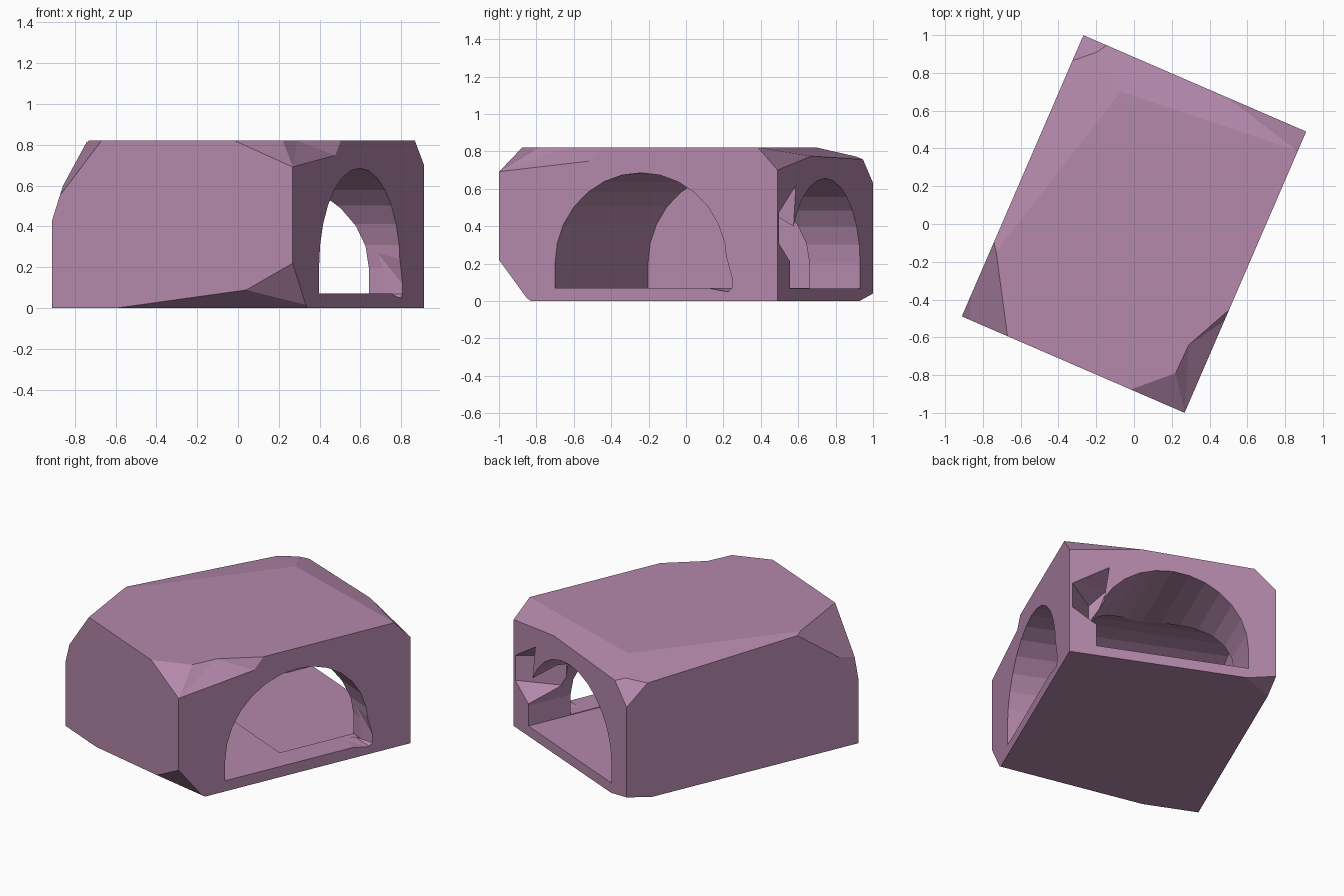
import bpy, bmesh, math
from mathutils import Matrix, Vector

if "Cube" in bpy.data.objects:
    bpy.data.objects.remove(bpy.data.objects["Cube"])

H = 0.82
A, B = 0.6425, 0.811                       # half sizes along the block's own axes
ROT = Matrix.Rotation(math.atan2(-0.397, 0.918), 4, 'Z')
MID = Vector((0, 0, 0.4))


def make_object(name, bm):
    bmesh.ops.recalc_face_normals(bm, faces=bm.faces)
    me = bpy.data.meshes.new(name)
    bm.to_mesh(me)
    bm.free()
    ob = bpy.data.objects.new(name, me)
    bpy.context.collection.objects.link(ob)
    return ob


def hull(bm, points):
    """Clean convex solid around the given points."""
    bm.clear()
    for p in points:
        bm.verts.new(p)
    res = bmesh.ops.convex_hull(bm, input=bm.verts[:])
    loose = [v for v in bm.verts if not v.link_faces]
    bmesh.ops.delete(bm, geom=loose, context='VERTS')
    bmesh.ops.dissolve_limit(bm, angle_limit=0.01, verts=bm.verts, edges=bm.edges)


def hull_object(name, points):
    bm = bmesh.new()
    hull(bm, points)
    return make_object(name, bm)


def chip(bm, p, q, r):
    """Slice off everything outside the plane through three points."""
    p, q, r = Vector(p), Vector(q), Vector(r)
    n = (q - p).cross(r - p).normalized()
    if n.dot(MID - p) > 0:
        n = -n
    bmesh.ops.bisect_plane(bm, geom=bm.verts[:] + bm.edges[:] + bm.faces[:],
                           plane_co=p, plane_no=n, clear_outer=True)
    hull(bm, [v.co.copy() for v in bm.verts])


def arch(name, lo, hi, start, end, floor, top, along_u):
    """Arched tunnel cutter running along one of the block's axes."""
    mid, half, spring, n = (lo + hi) / 2, (hi - lo) / 2, 0.2, 14
    prof = [(lo, floor)]
    prof += [(mid - half * math.cos(math.pi * i / n),
              spring + (top - spring) * math.sin(math.pi * i / n)) for i in range(n + 1)]
    prof += [(hi, floor)]
    bm = bmesh.new()
    rings = []
    for d in (start, end):
        rings.append([bm.verts.new(ROT @ Vector((d, s, z) if along_u else (s, d, z)))
                      for s, z in prof])
    m = len(prof)
    for i in range(m):
        j = (i + 1) % m
        bm.faces.new((rings[0][i], rings[0][j], rings[1][j], rings[1][i]))
    bm.faces.new(rings[0])
    bm.faces.new(rings[1])
    return make_object(name, bm)


# Rough block, turned, with chipped corners
bm = bmesh.new()
hull(bm, [ROT @ Vector((x, y, z)) for x in (-A, A) for y in (-B, B) for z in (0, H)])
chips = [
    # front left top corner
    ((-.74, -.07, .82), (-.67, -.59, .82), (-.89, -.49, .53)),
    ((-.92, -.48, .40), (-.87, -.37, .56), (-.87, -.50, .56)),
    # front right top corner
    ((0, -.87, .82), (.22, -.79, .82), (.27, -1, .69)),
    # back right top corner
    ((.86, .39, .82), (.47, .69, .77), (.91, .49, .70)),
    # gentle top slopes toward the back corner
    ((.86, .39, .82), (-.07, .70, .82), (-.14, .95, .755)),
    ((-.07, .70, .82), (-.46, .20, .82), (-.34, .86, .755)),
    # back corner, top and bottom
    ((-.34, .86, .755), (-.14, .95, .755), (-.27, 1, .63)),
    ((-.27, 1, .04), (-.35, .83, 0), (-.10, .93, 0)),
    # front bottom edge
    ((-.58, -.63, 0), (.07, -.91, .09), (.30, -.82, 0)),
    ((.07, -.91, .10), (.27, -1, .22), (.34, -.84, 0)),
]
for c in chips:
    chip(bm, *c)
block = make_object("arched_stone_block", bm)

# Cutters: two meeting tunnels, and broken notches
cutters = [
    arch("side_tunnel", -.485, .516, -.61, .75, .07, .685, True),
    arch("back_tunnel", -.47, .475, 0, .95, .066, .655, False),
    hull_object("top_notch", [
        (.22, -.79, .82), (.29, -.64, .82), (.52, -.44, .82), (.485, -.51, .745),
        (.34, -.84, .75), (.27, -1, .69), (.22, -.79, .95), (.29, -.64, .95),
        (.52, -.44, .95), (.62, -.50, .745), (.48, -.90, .75), (.36, -1.05, .69)]),
    hull_object("pillar_notch", [ROT @ Vector(p) for p in (
        (.46, .83, .2), (.50, .83, .22), (.637, .83, .31), (.637, .83, .47),
        (.40, .83, .62), (.45, .56, .28), (.45, .56, .48), (.35, .6, .58))]),
    hull_object("side_arch_notch", [ROT @ Vector(p) for p in (
        (.68, .48, .34), (.68, .56, .07), (.68, .53, .045), (.68, .42, .065),
        (.50, .50, .30), (.52, .50, .068), (.52, .42, .072))]),
]
for c in cutters:
    c.hide_render = True
    mod = block.modifiers.new(c.name, 'BOOLEAN')
    mod.operation = 'DIFFERENCE'
    mod.solver = 'EXACT'
    mod.object = c

# Bake the cuts and drop the cutters
dg = bpy.context.evaluated_depsgraph_get()
block.data = bpy.data.meshes.new_from_object(block.evaluated_get(dg))
block.modifiers.clear()
for c in cutters:
    bpy.data.objects.remove(c)

mat = bpy.data.materials.new("mauve_stone")
mat.diffuse_color = (0.46, 0.25, 0.41, 1)
mat.use_nodes = True
mat.node_tree.nodes["Principled BSDF"].inputs["Base Color"].default_value = mat.diffuse_color
block.data.materials.clear()
block.data.materials.append(mat)
